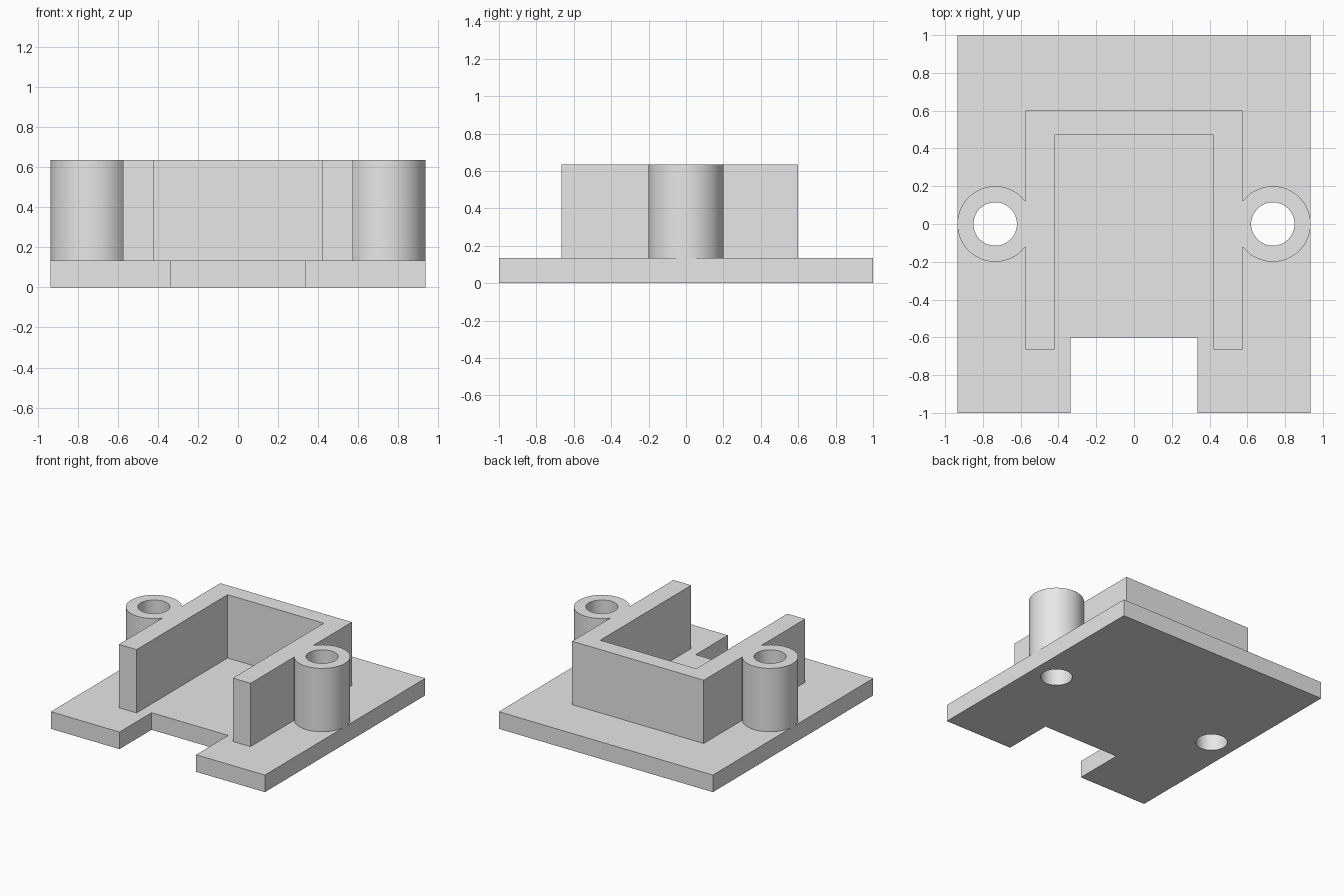
import bpy
import bmesh
import math

cube = bpy.data.objects.get("Cube")
if cube:
    bpy.data.objects.remove(cube, do_unlink=True)

BASE_TOP, TOP = 0.135, 0.635
POST_X, POST_R, HOLE_R = 0.735, 0.2, 0.115

grey = bpy.data.materials.new("light grey")
grey.use_nodes = True
colour = (0.8, 0.8, 0.8, 1)
grey.diffuse_color = colour
grey.node_tree.nodes["Principled BSDF"].inputs["Base Color"].default_value = colour


def prism(name, outline, z0, z1):
    """Extrude a counter-clockwise outline from z0 up to z1."""
    bm = bmesh.new()
    face = bm.faces.new([bm.verts.new((x, y, z0)) for x, y in outline])
    top = bmesh.ops.extrude_face_region(bm, geom=[face], use_keep_orig=True)["geom"]
    moved = [v for v in top if isinstance(v, bmesh.types.BMVert)]
    bmesh.ops.translate(bm, verts=moved, vec=(0, 0, z1 - z0))
    bmesh.ops.recalc_face_normals(bm, faces=bm.faces)
    mesh = bpy.data.meshes.new(name)
    bm.to_mesh(mesh)
    bm.free()
    mesh.materials.append(grey)
    ob = bpy.data.objects.new(name, mesh)
    bpy.context.collection.objects.link(ob)
    return ob


def circle(cx, r, n=96):
    return [(cx + r * math.cos(2 * math.pi * i / n),
             r * math.sin(2 * math.pi * i / n)) for i in range(n)]


def mirrored(half):
    """Complete a right-half outline with its mirror image."""
    return half + [(-x, y) for x, y in reversed(half)]


def combine(target, tool, operation):
    """Apply a boolean and remove the tool object."""
    mod = target.modifiers.new(operation, 'BOOLEAN')
    mod.operation, mod.object, mod.solver = operation, tool, 'EXACT'
    bpy.context.view_layer.objects.active = target
    bpy.ops.object.modifier_apply(modifier=mod.name)
    bpy.data.objects.remove(tool, do_unlink=True)


# Notched base plate and three-sided wall
base = prism("base_plate", mirrored(
    [(0.335, -0.6), (0.335, -1), (0.935, -1), (0.935, 1)]), 0, BASE_TOP)
wall = prism("wall_with_posts", mirrored(
    [(0.42, 0.47), (0.42, -0.665), (0.575, -0.665), (0.575, 0.6)]), BASE_TOP, TOP)

# Screw posts merged into the wall, drilled right through the plate
for side in (-1, 1):
    x = side * POST_X
    combine(wall, prism("post", circle(x, POST_R), BASE_TOP, TOP), 'UNION')
    for part in (wall, base):
        combine(part, prism("drill", circle(x, HOLE_R), -0.1, TOP + 0.1), 'DIFFERENCE')

# Smooth round walls, crisp edges
for part in (base, wall):
    bpy.ops.object.select_all(action='DESELECT')
    part.select_set(True)
    bpy.context.view_layer.objects.active = part
    bpy.ops.object.shade_smooth_by_angle(angle=math.radians(30))
